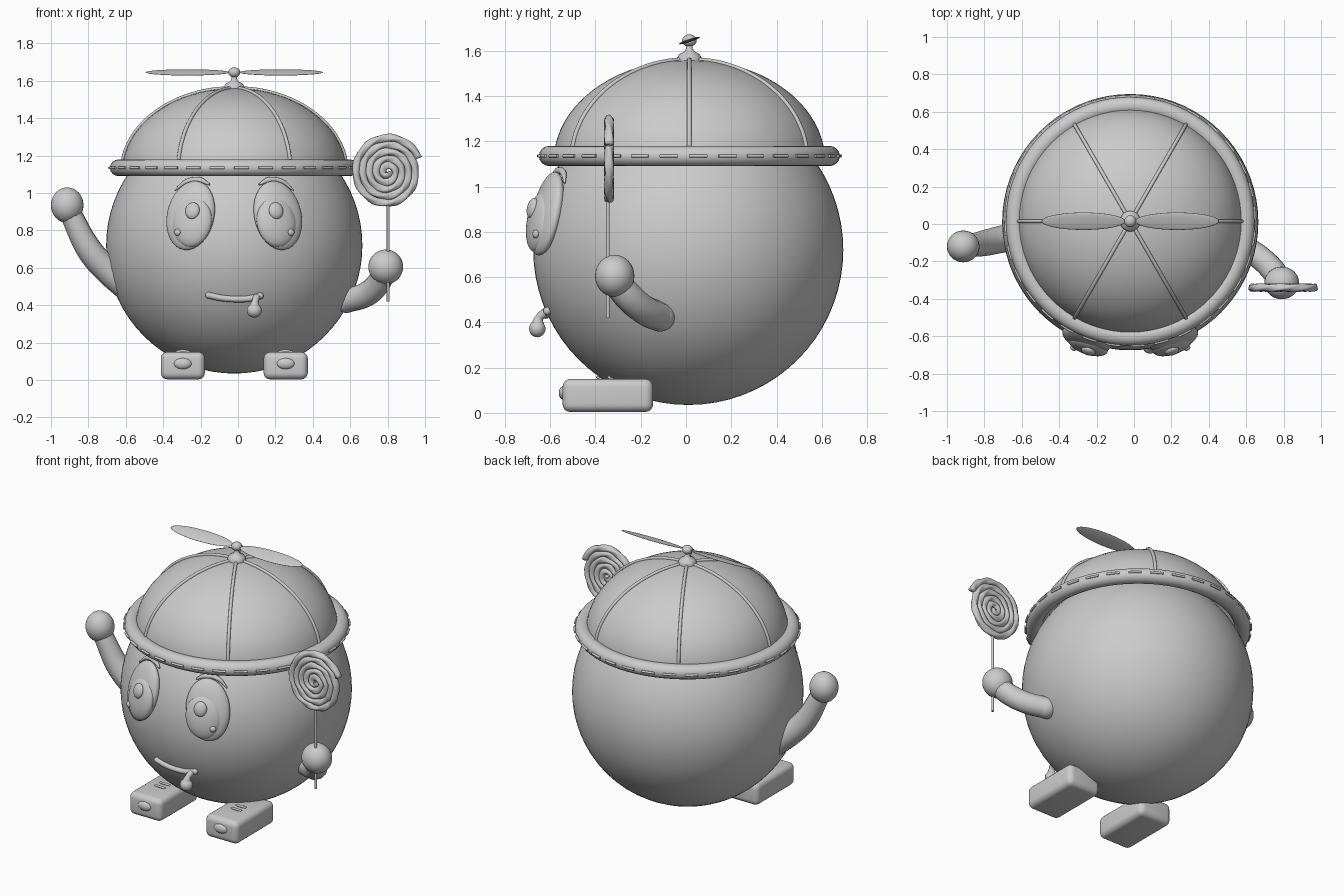
import bpy, bmesh
from math import sin, cos, pi, sqrt, radians, atan2
from mathutils import Vector, Matrix

if "Cube" in bpy.data.objects:
    bpy.data.objects.remove(bpy.data.objects["Cube"], do_unlink=True)

grey = bpy.data.materials.new("plain grey")
grey.use_nodes = True
grey.diffuse_color = (0.6, 0.6, 0.6, 1)
grey.node_tree.nodes["Principled BSDF"].inputs["Base Color"].default_value = (0.6, 0.6, 0.6, 1)

CENTRE = Vector((-0.02, 0.01, 0.72))
RADIUS = 0.685
CAP = Vector((-0.02, 0.015, 1.135))


def finish(obj, name):
    obj.name = name
    obj.data.materials.append(grey)
    if obj.type == 'MESH':
        obj.data.shade_smooth()
    return obj


def from_bmesh(bm, name):
    bmesh.ops.recalc_face_normals(bm, faces=bm.faces)
    mesh = bpy.data.meshes.new(name)
    bm.to_mesh(mesh)
    bm.free()
    obj = bpy.data.objects.new(name, mesh)
    bpy.context.collection.objects.link(obj)
    return finish(obj, name)


def ball(name, loc, scale, rot=None, seg=32):
    bm = bmesh.new()
    bmesh.ops.create_uvsphere(bm, u_segments=seg, v_segments=seg // 2, radius=1)
    size = Matrix.Diagonal((*scale, 1))
    bm.transform(Matrix.Translation(loc) @ (rot or Matrix()) @ size)
    return from_bmesh(bm, name)


def tube(name, points, radii, kind='BEZIER'):
    """Round tube through points; radii is one number or one per point."""
    if not isinstance(radii, (list, tuple)):
        radii = [radii] * len(points)
    curve = bpy.data.curves.new(name, 'CURVE')
    curve.dimensions = '3D'
    curve.bevel_depth = 1
    curve.bevel_resolution = 4
    curve.resolution_u = 8
    curve.use_fill_caps = True
    spline = curve.splines.new('BEZIER')
    spline.bezier_points.add(len(points) - 1)
    for bp, p, r in zip(spline.bezier_points, points, radii):
        bp.co, bp.radius = p, r
        bp.handle_left_type = bp.handle_right_type = 'AUTO' if kind == 'BEZIER' else 'VECTOR'
    obj = bpy.data.objects.new(name, curve)
    bpy.context.collection.objects.link(obj)
    return finish(obj, name)


def lathe(name, profile, loc, steps=64):
    bm = bmesh.new()
    verts = [bm.verts.new((r, 0, z)) for r, z in profile]
    edges = [bm.edges.new(pair) for pair in zip(verts, verts[1:])]
    bmesh.ops.spin(bm, geom=verts + edges, axis=(0, 0, 1), cent=(0, 0, 0),
                   angle=2 * pi, steps=steps, use_duplicate=False)
    bmesh.ops.remove_doubles(bm, verts=bm.verts, dist=0.0005)
    bm.transform(Matrix.Translation(loc))
    return from_bmesh(bm, name)


def on_face(x, z, lift=0.0):
    """Point on the front of the body at the given x and z."""
    dx, dz = x - CENTRE.x, z - CENTRE.z
    p = Vector((x, CENTRE.y - sqrt(RADIUS ** 2 - dx * dx - dz * dz), z))
    return p + (p - CENTRE).normalized() * lift


def facing(p, roll=0.0):
    """Rotation whose local -y follows the body surface normal."""
    n = (p - CENTRE).normalized()
    side = Vector((0, 0, 1)).cross(-n).normalized() * -1
    up = side.cross(-n)
    m = Matrix((side, -n, up)).transposed().to_4x4()
    return m @ Matrix.Rotation(roll, 4, 'Y')


# Body
ball("body", CENTRE, (RADIUS,) * 3, seg=72)

# Cap dome, rolled brim and button
DOME_R, DOME_H, DOME_Z = 0.6, 0.45, -0.025


def dome(t, grow=0.0):
    return (DOME_R + grow) * cos(t), DOME_Z + (DOME_H + grow) * sin(t)


lathe("cap_dome", [dome(i / 20 * pi / 2) for i in range(21)], CAP, 72)
lathe("cap_brim", [(0.617 + 0.048 * cos(a), 0.045 * sin(a))
                   for a in [i * pi / 8 for i in range(17)]], CAP, 80)
for k in range(6):
    spin = Matrix.Rotation(k * pi / 3, 3, 'Z')
    path = []
    for i in range(9):
        r, z = dome(i / 8 * pi / 2, 0.002)
        path.append(CAP + spin @ Vector((r, 0, z)))
    tube(f"cap_seam_{k + 1}", path, 0.01)

# Stitches round the brim
STITCHES = 32
for k in range(STITCHES):
    arc = [(k + f) * 2 * pi / STITCHES for f in (0.0, 0.3, 0.6)]
    path = [CAP + Vector((0.667 * cos(a), 0.667 * sin(a), 0)) for a in arc]
    tube(f"brim_stitch_{k + 1}", path, 0.007)

# Button and propeller
lathe("cap_button", [(0.055, 0), (0.055, 0.012), (0.045, 0.03), (0.022, 0.042),
                     (0.014, 0.055), (0.014, 0.09), (0, 0.09)],
      (CAP.x, CAP.y, 1.555), 32)
hub = Vector((CAP.x, CAP.y, 1.645))
ball("propeller_hub", hub, (0.032, 0.032, 0.027))
for side, word in ((1, "left"), (-1, "right")):
    ball(f"propeller_blade_{word}", hub + Vector((side * 0.25, 0, 0)),
         (0.225, 0.049, 0.007), Matrix.Rotation(radians(18), 4, 'X'))

# Eyes, brows and shoes, mirrored about the body's middle
for side, word in ((1, "left"), (-1, "right")):
    def mx(x):
        return CENTRE.x + side * x

    p = on_face(mx(0.233), 0.88, 0.0)
    turn = facing(p, side * radians(-6))
    ball(f"eye_{word}", p, (0.135, 0.05, 0.19), turn)
    p = on_face(mx(0.218), 0.84, 0.022)
    ball(f"iris_{word}", p, (0.11, 0.045, 0.135), facing(p, side * radians(-6)))
    p = on_face(mx(0.205), 0.89, 0.062)
    ball(f"eye_glint_large_{word}", p, (0.04, 0.022, 0.046), facing(p), 24)
    p = on_face(mx(0.28), 0.785, 0.057)
    ball(f"eye_glint_small_{word}", p, (0.019, 0.014, 0.019), facing(p), 16)

    brow = ((0.13, 1.04), (0.18, 1.062), (0.25, 1.055), (0.312, 1.01))
    tube(f"eyebrow_{word}", [on_face(mx(x), z, 0.012) for x, z in brow],
         [0.005, 0.017, 0.014, 0.004])

    # Shoe with toe cap and two lace loops
    bm = bmesh.new()
    bmesh.ops.create_cube(bm, size=1)
    bm.transform(Matrix.Translation((mx(0.275), -0.345, 0.077))
                 @ Matrix.Diagonal((0.236, 0.40, 0.146, 1)))
    shoe = from_bmesh(bm, f"shoe_{word}")
    bevel = shoe.modifiers.new("round", 'BEVEL')
    bevel.width, bevel.segments = 0.035, 5
    ball(f"shoe_toe_{word}", (mx(0.275), -0.54, 0.088), (0.048, 0.022, 0.03))
    for j, y in enumerate((-0.39, -0.34)):
        lace = [(mx(0.275) + dx, y + abs(dx) * 0.3, 0.15 + dz)
                for dx, dz in ((-0.035, 0), (0, 0.007), (0.035, 0))]
        tube(f"shoe_lace_{word}_{j + 1}", lace, 0.007)

# Mouth and drool drop
smile = ((-0.155, 0.456), (-0.08, 0.441), (0, 0.436), (0.06, 0.439), (0.118, 0.453))
mouth = [on_face(x, z, 0.008) for x, z in smile]
tube("mouth", mouth, 0.017)
for end, word in ((mouth[0], "right"), (mouth[-1], "left")):
    ball(f"mouth_corner_{word}", end, (0.018,) * 3, seg=16)
tube("drool", [(0.1, -0.62, 0.445), (0.092, -0.648, 0.42), (0.087, -0.657, 0.38)],
     [0.02, 0.018, 0.034])
ball("drool_drop", (0.087, -0.657, 0.372), (0.04, 0.036, 0.038))

# Arms and round hands
tube("arm_right", [(-0.9, -0.12, 0.9), (-0.79, -0.1, 0.69), (-0.7, -0.08, 0.59),
                   (-0.58, -0.06, 0.49)], [0.058, 0.07, 0.073, 0.078])
ball("hand_right", (-0.913, -0.12, 0.935), (0.087, 0.085, 0.095))
shoulder = Vector((0.58, -0.115, 0.425))
tube("arm_left", [(0.78, -0.31, 0.58), (0.745, -0.25, 0.51), (0.68, -0.185, 0.455), shoulder],
     [0.062, 0.066, 0.066, 0.066])
ball("arm_left_end", shoulder, (0.066,) * 3)
ball("hand_left", (0.79, -0.315, 0.605), (0.093, 0.087, 0.093))

# Lollipop: stick plus a twisted rope wound in a spiral
candy = Vector((0.798, -0.34, 1.112))
tube("lollipop_stick", [(0.803, -0.345, 0.42), (0.803, -0.345, 0.95)], 0.008, 'VECTOR')
TURNS, PER_TURN, SIDES = 5, 72, 12
bm = bmesh.new()
rings = []
for i in range(TURNS * PER_TURN + 1):
    a = i / PER_TURN * 2 * pi
    dist = 0.005 + 0.0355 * i / PER_TURN
    out = Vector((cos(a - 0.4), 0, -sin(a - 0.4) * 1.04))
    twist = dist * a * 9
    ring = []
    for s in range(SIDES):
        b = s * 2 * pi / SIDES
        r = 0.0195 + 0.003 * cos(3 * (b - twist))
        ring.append(bm.verts.new(candy + out * (dist + r * cos(b)) + Vector((0, r * sin(b), 0))))
    rings.append(ring)
for r0, r1 in zip(rings, rings[1:]):
    for s in range(SIDES):
        t = (s + 1) % SIDES
        bm.faces.new((r0[s], r0[t], r1[t], r1[s]))
bm.faces.new(rings[0])
bm.faces.new(rings[-1])
from_bmesh(bm, "lollipop_spiral")
